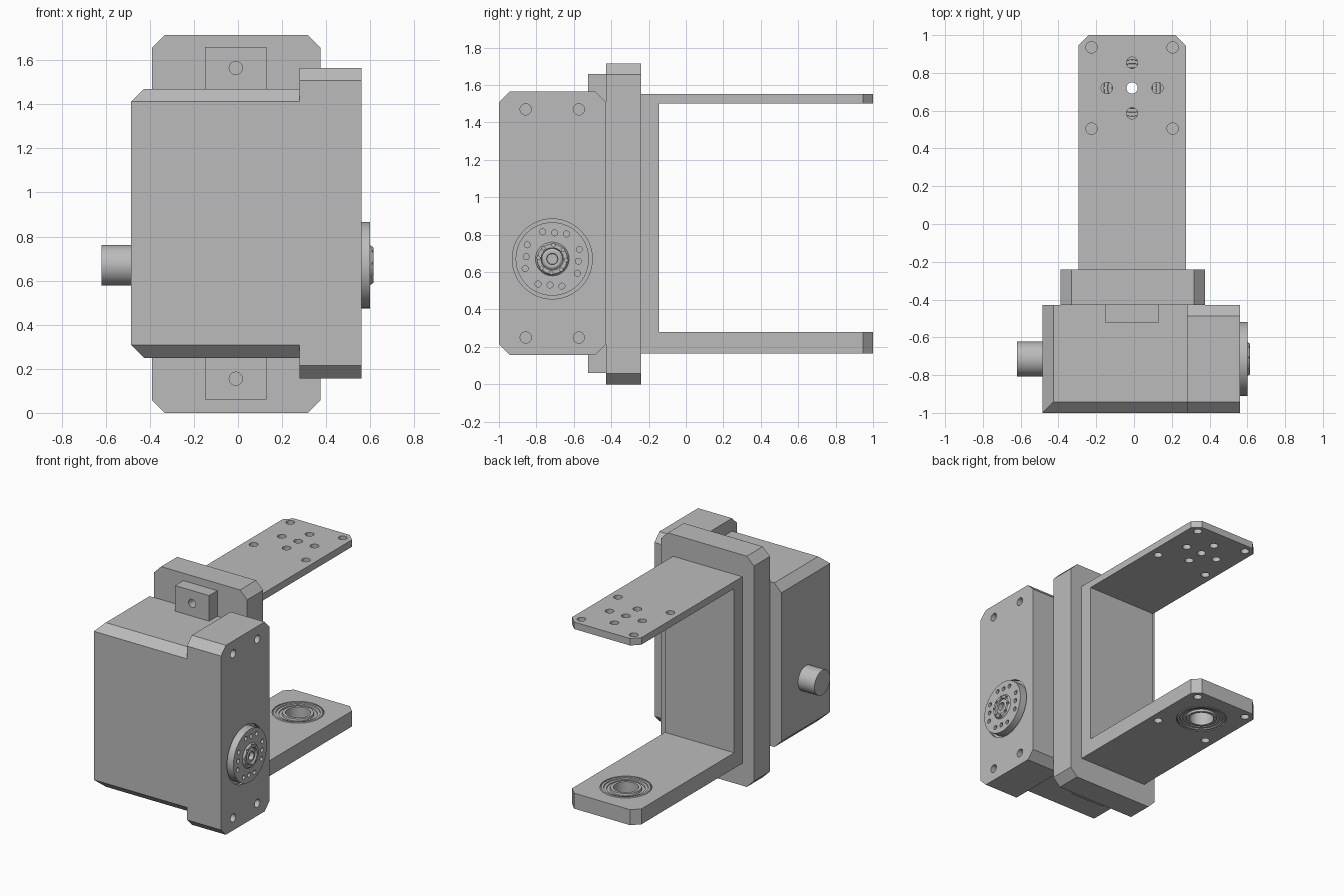
import bpy, bmesh, math
from mathutils import Vector, Matrix

if "Cube" in bpy.data.objects:
    bpy.data.objects.remove(bpy.data.objects["Cube"])

grey = bpy.data.materials.new("plain_grey")
grey.use_nodes = True
grey.diffuse_color = (0.5, 0.5, 0.5, 1)
grey.node_tree.nodes["Principled BSDF"].inputs["Base Color"].default_value = (0.5, 0.5, 0.5, 1)


def finish(name, bm):
    bmesh.ops.recalc_face_normals(bm, faces=bm.faces)
    mesh = bpy.data.meshes.new(name)
    bm.to_mesh(mesh)
    bm.free()
    mesh.materials.append(grey)
    obj = bpy.data.objects.new(name, mesh)
    bpy.context.collection.objects.link(obj)
    return obj


def place(axis, u, v, w):
    """Point with in-plane coordinates u, v and position w along the axis."""
    return Vector({"x": (w, u, v), "y": (u, w, v), "z": (u, v, w)}[axis])


def add_prism(bm, outline, axis, a, b):
    ends = [[bm.verts.new(place(axis, u, v, w)) for u, v in outline] for w in (a, b)]
    bm.faces.new(ends[0])
    bm.faces.new(ends[1][::-1])
    n = len(outline)
    for i in range(n):
        j = (i + 1) % n
        bm.faces.new((ends[0][i], ends[1][i], ends[1][j], ends[0][j]))


def prism(name, outline, axis, a, b):
    bm = bmesh.new()
    add_prism(bm, outline, axis, a, b)
    return finish(name, bm)


def circle(u, v, r, n=24):
    return [(u + r * math.cos(math.tau * i / n), v + r * math.sin(math.tau * i / n)) for i in range(n)]


def rect(u0, u1, v0, v1, c=0):
    """Rectangle outline, with cut corners when c is given."""
    if not c:
        return [(u0, v0), (u1, v0), (u1, v1), (u0, v1)]
    return [(u0 + c, v0), (u1 - c, v0), (u1, v0 + c), (u1, v1 - c),
            (u1 - c, v1), (u0 + c, v1), (u0, v1 - c), (u0, v0 + c)]


def combine(obj, other, operation):
    mod = obj.modifiers.new("combine", "BOOLEAN")
    mod.operation, mod.solver, mod.object = operation, "EXACT", other
    bpy.context.view_layer.objects.active = obj
    bpy.ops.object.modifier_apply(modifier=mod.name)
    bpy.data.objects.remove(other)


def drill(obj, axis, centres, r, a, b, n=24):
    bm = bmesh.new()
    for u, v in centres:
        add_prism(bm, circle(u, v, r, n), axis, a, b)
    combine(obj, finish("drill", bm), "DIFFERENCE")


def lathe(name, profile, axis, u, v, steps=48):
    """Closed (radius, position) profile turned about an axis through u, v."""
    bm = bmesh.new()
    direction = place(axis, 0, 0, 1)
    rings = []
    for i in range(steps):
        t = math.tau * i / steps
        rings.append([bm.verts.new(place(axis, u + r * math.cos(t), v + r * math.sin(t), w))
                      for r, w in profile])
    n = len(profile)
    for i in range(steps):
        p, q = rings[i], rings[(i + 1) % steps]
        for k in range(n):
            m = (k + 1) % n
            bm.faces.new((p[k], p[m], q[m], q[k]))
    bmesh.ops.remove_doubles(bm, verts=bm.verts, dist=1e-5)
    return finish(name, bm)


C = 0.058          # chamfer size
BACK = -0.428      # rear of the housing
AXLE = (-0.715, 0.67)

# Housing: box with chamfered top and bottom edges at the front and left
bm = bmesh.new()
for z, c in ((0.25, C), (0.25 + C, 0), (1.47 - C, 0), (1.47, C)):
    for x, y in rect(-0.485 + c, 0.3, -1 + c, BACK):
        bm.verts.new((x, y, z))
bmesh.ops.convex_hull(bm, input=bm.verts)
bmesh.ops.dissolve_limit(bm, angle_limit=0.01, verts=bm.verts, edges=bm.edges)
housing = finish("housing", bm)

# Taller side flange, joined to the housing
combine(housing, prism("flange", rect(-1, BACK, 0.157, 1.565, C), "x", 0.28, 0.56), "UNION")
drill(housing, "x", [(y, z) for y in (-0.857, -0.573) for z in (0.25, 1.47)], 0.03, 0.46, 0.7)
drill(housing, "x", [AXLE], 0.214, 0.535, 0.7, 48)

# Output disc with hub, screw and four rotated rows of three holes
horn = lathe("output_disc", [(0, 0.53), (0.196, 0.53), (0.196, 0.6), (0.09, 0.6), (0.08, 0.615),
                             (0.06, 0.615), (0.056, 0.603), (0.045, 0.61), (0.03, 0.61),
                             (0.028, 0.58), (0, 0.58)], "x", *AXLE)
centre = Vector(AXLE)
tilt = math.radians(-5)
spots = [centre + Matrix.Rotation(tilt + k * math.pi / 2, 2) @ Vector((s * 0.064, 0.14))
         for k in range(4) for s in (-1, 0, 1)]
drill(horn, "x", spots, 0.016, 0.56, 0.7, 16)
notches = [centre + Matrix.Rotation(tilt + k * math.pi / 4, 2) @ Vector((0, 0.075)) for k in range(8)]
drill(horn, "x", notches, 0.01, 0.602, 0.7, 8)

# Axle stub on the opposite side
stub = prism("axle_stub", circle(*AXLE, 0.092, 48), "x", -0.62, -0.48)

# Mounting plate and its two lugs
plate = prism("mounting_plate", rect(-0.39, 0.375, 0, 1.715, C), "y", BACK, -0.24)
lugs = []
for name, z0, z1, hole in (("upper_lug", 1.47, 1.66, 1.565), ("lower_lug", 0.06, 0.25, 0.155)):
    lug = prism(name, rect(-0.15, 0.13, z0, z1), "y", -0.525, BACK)
    drill(lug, "y", [(-0.01, hole)], 0.03, -0.6, -0.44)
    lugs.append(lug)

# U-shaped bracket with cut corners on the arm ends
bracket = prism("bracket", [(-0.24, 0.165), (1, 0.165), (1, 0.28), (-0.145, 0.28),
                            (-0.145, 1.5), (1, 1.5), (1, 1.552), (-0.24, 1.552)], "x", -0.295, 0.275)
trim = prism("trim", [(-0.295, -0.3), (0.275, -0.3), (0.275, 0.945), (0.22, 1),
                      (-0.24, 1), (-0.295, 0.945)], "z", 0, 1.8)
combine(bracket, trim, "INTERSECT")
hub = (-0.01, 0.72)
corners = [(hub[0] + sx * 0.215, hub[1] + sy * 0.215) for sx in (-1, 1) for sy in (-1, 1)]
cross = [hub] + [(hub[0] + dx, hub[1] + dy) for dx, dy in ((0.134, 0), (-0.134, 0), (0, 0.134), (0, -0.134))]
drill(bracket, "z", corners + cross, 0.03, 1.4, 1.7)
drill(bracket, "z", corners, 0.03, 0.1, 0.24)
drill(bracket, "z", [hub], 0.175, 0.1, 0.4, 48)

# Ball bearing in the lower arm, the same on both faces
side = [(0.085, 0), (0.105, 0), (0.108, 0.015), (0.128, 0.015), (0.13, 0.008), (0.148, 0.008),
        (0.15, 0), (0.166, 0), (0.175, 0.01)]
profile = [(r, 0.165 + d) for r, d in side] + [(r, 0.28 - d) for r, d in reversed(side)]
bearing = lathe("bearing", profile, "z", *hub)

# Smooth round walls, keep edges sharp
for obj in [housing, horn, stub, plate, bracket, bearing] + lugs:
    bpy.ops.object.select_all(action="DESELECT")
    obj.select_set(True)
    bpy.context.view_layer.objects.active = obj
    bpy.ops.object.shade_smooth_by_angle(angle=math.radians(30))
